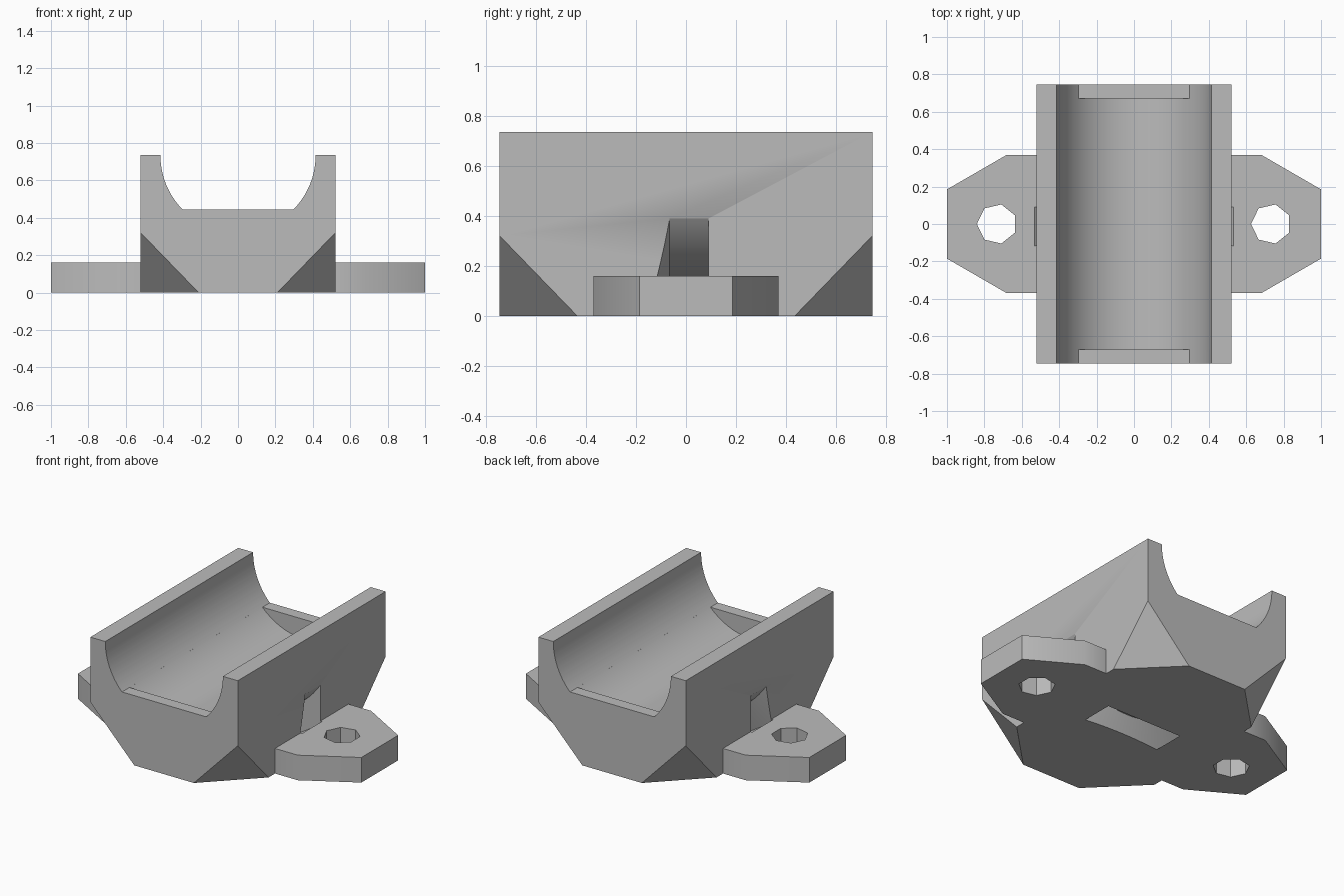
import bpy, bmesh, math
from mathutils import Vector

old = bpy.data.objects.get("Cube")
if old:
    bpy.data.objects.remove(old)

HX, HY, H = 0.52, 0.745, 0.735      # body half width, half length, height
BORE, LIP_Y, LIP_Z = 0.415, 0.67, 0.445

grey = bpy.data.materials.new("plain grey")
grey.use_nodes = True
colour = (0.5, 0.5, 0.5, 1)
grey.diffuse_color = colour
grey.node_tree.nodes["Principled BSDF"].inputs["Base Color"].default_value = colour


def finish(name, bm):
    bmesh.ops.recalc_face_normals(bm, faces=bm.faces[:])
    mesh = bpy.data.meshes.new(name)
    bm.to_mesh(mesh)
    bm.free()
    mesh.materials.append(grey)
    ob = bpy.data.objects.new(name, mesh)
    bpy.context.collection.objects.link(ob)
    return ob


def prism(name, points, extrude):
    bm = bmesh.new()
    face = bm.faces.new([bm.verts.new(p) for p in points])
    grown = bmesh.ops.extrude_face_region(bm, geom=[face])
    moved = [v for v in grown["geom"] if isinstance(v, bmesh.types.BMVert)]
    bmesh.ops.translate(bm, verts=moved, vec=extrude)
    return finish(name, bm)


def combine(target, tool, operation):
    mod = target.modifiers.new(operation, "BOOLEAN")
    mod.operation = operation
    mod.solver = "EXACT"
    mod.object = tool
    bpy.context.view_layer.objects.active = target
    bpy.ops.object.modifier_apply(modifier=mod.name)
    bpy.data.objects.remove(tool)


def trough(name, low, half_length):
    """Round channel along y, flat-bottomed at height low."""
    a = math.asin(min(1, (H - low) / BORE))
    if a < 1.5:
        angles = [-a * i / 24 for i in range(25)]
        angles += [-math.pi - t for t in reversed(angles)]
    else:
        angles = [-math.pi * i / 64 for i in range(65)]
    pts = [(BORE, -half_length, 1)]
    pts += [(BORE * math.cos(t), -half_length, H + BORE * math.sin(t)) for t in angles]
    pts.append((-BORE, -half_length, 1))
    return prism(name, pts, (0, 2 * half_length, 0))


# Block with four clipped lower corners
body = prism("cradle_body", [(-HX, -HY, 0), (HX, -HY, 0), (HX, HY, 0), (-HX, HY, 0)], (0, 0, H))
for sx in (-1, 1):
    for sy in (-1, 1):
        out = 0.1
        apex = Vector((sx * (HX + out), sy * (HY + out), -out))
        k = 1 + out * (2 / 0.31 + 1 / 0.32)
        arms = [(-sx * 0.31 * k, 0, 0), (0, -sy * 0.31 * k, 0), (0, 0, 0.32 * k)]
        bm = bmesh.new()
        for p in [apex] + [apex + Vector(v) for v in arms]:
            bm.verts.new(p)
        bmesh.ops.convex_hull(bm, input=bm.verts[:])
        combine(body, finish("corner_cutter", bm), "DIFFERENCE")

# Mounting ears
for s in (-1, 1):
    outline = [(0.45, -0.37), (0.68, -0.37), (1, -0.185), (1, 0.185), (0.68, 0.37), (0.45, 0.37)]
    combine(body, prism("ear", [(s * x, y, 0) for x, y in outline], (0, 0, 0.16)), "UNION")

# Round trough, shallower at both ends to leave low lips
combine(body, trough("trough_cutter", H - BORE, LIP_Y), "DIFFERENCE")
combine(body, trough("lip_cutter", LIP_Z, 1), "DIFFERENCE")

# Curved strap channel below the trough, one flank sloped
bm = bmesh.new()
section = [(0.624, -0.065), (0.624, 0.09), (0.783, 0.09), (0.783, -0.117)]
ring = [bm.verts.new((r, y, H)) for r, y in section]
edges = [bm.edges.new((ring[i], ring[(i + 1) % 4])) for i in range(4)]
bmesh.ops.spin(bm, geom=ring + edges, cent=(0, 0, H), axis=(0, 1, 0), angle=math.tau, steps=96)
bmesh.ops.remove_doubles(bm, verts=bm.verts[:], dist=0.0001)
combine(body, finish("strap_cutter", bm), "DIFFERENCE")

# Seven-sided screw holes
for x in (-0.733, 0.733):
    turns = [math.pi + math.tau * i / 7 for i in range(7)]
    pts = [(x + 0.107 * math.cos(t), 0.107 * math.sin(t), -0.1) for t in turns]
    combine(body, prism("hole_cutter", pts, (0, 0, 0.4)), "DIFFERENCE")

# Smooth the curved walls, keep edges crisp
bpy.ops.object.select_all(action="DESELECT")
body.select_set(True)
bpy.context.view_layer.objects.active = body
bpy.ops.object.shade_smooth_by_angle(angle=math.radians(32))
